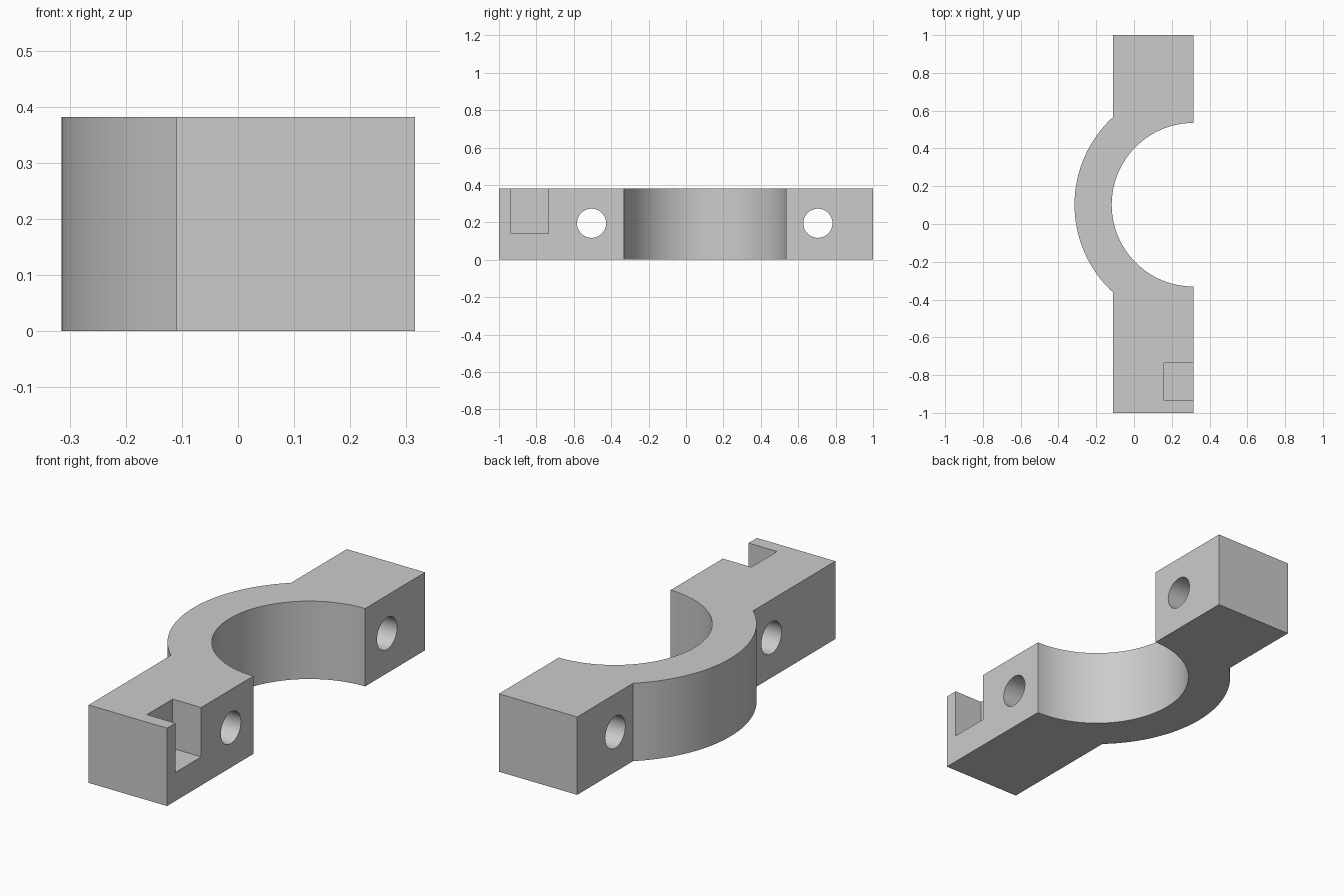
import bpy, bmesh
from math import sin, cos, pi, acos
from mathutils import Matrix, Vector

cube = bpy.data.objects.get("Cube")
if cube:
    bpy.data.objects.remove(cube, do_unlink=True)

HEIGHT = 0.382
FACE_X, BACK_X = 0.315, -0.11        # mating face and rear face of the ears
CENTRE_Y = 0.102                     # axis of the clamp arc
INNER_R, OUTER_R = 0.433, 0.63

grey = bpy.data.materials.new("plain grey")
grey.use_nodes = True
colour = (0.6, 0.6, 0.6, 1)
grey.diffuse_color = colour
grey.node_tree.nodes["Principled BSDF"].inputs["Base Color"].default_value = colour


def arc(radius, start, end, steps):
    """Points on a circle about the clamp axis."""
    angles = [start + (end - start) * i / steps for i in range(steps + 1)]
    return [(FACE_X + radius * cos(a), CENTRE_Y + radius * sin(a)) for a in angles]


def to_object(bm, name):
    bmesh.ops.recalc_face_normals(bm, faces=bm.faces)
    mesh = bpy.data.meshes.new(name)
    bm.to_mesh(mesh)
    bm.free()
    mesh.materials.append(grey)
    obj = bpy.data.objects.new(name, mesh)
    bpy.context.collection.objects.link(obj)
    return obj


def cut(target, cutter):
    """Subtract the cutter, then discard it."""
    cutter.hide_render = True
    mod = target.modifiers.new("cut", 'BOOLEAN')
    mod.operation, mod.solver, mod.object = 'DIFFERENCE', 'EXACT', cutter
    bpy.ops.object.select_all(action='DESELECT')
    bpy.context.view_layer.objects.active = target
    target.select_set(True)
    bpy.ops.object.modifier_apply(modifier=mod.name)
    bpy.data.objects.remove(cutter, do_unlink=True)


# Clamp body: two straight ears joined by a half ring, extruded upwards
meet = acos((BACK_X - FACE_X) / OUTER_R)
outline = [(FACE_X, -1), *arc(INNER_R, 1.5 * pi, 0.5 * pi, 64), (FACE_X, 1),
           (BACK_X, 1), *arc(OUTER_R, meet, 2 * pi - meet, 48), (BACK_X, -1)]
bm = bmesh.new()
base = bm.faces.new([bm.verts.new((x, y, 0)) for x, y in outline])
top = bmesh.ops.extrude_face_region(bm, geom=[base])["geom"]
bmesh.ops.translate(bm, vec=(0, 0, HEIGHT),
                    verts=[v for v in top if isinstance(v, bmesh.types.BMVert)])
body = to_object(bm, "clamp_half")

# Bolt hole through each ear
for y in (-0.505, 0.705):
    bm = bmesh.new()
    place = Matrix.Translation((0.1, y, 0.195)) @ Matrix.Rotation(pi / 2, 4, 'Y')
    bmesh.ops.create_cone(bm, cap_ends=True, segments=48, radius1=0.078,
                          radius2=0.078, depth=1, matrix=place)
    cut(body, to_object(bm, "bolt_hole_cutter"))

# Square pocket open to the top and the mating face
low, high = Vector((0.16, -0.935, 0.14)), Vector((0.5, -0.735, 0.6))
bm = bmesh.new()
bmesh.ops.create_cube(bm, size=1, matrix=Matrix.Translation((low + high) / 2)
                      @ Matrix.Diagonal((*(high - low), 1)))
cut(body, to_object(bm, "pocket_cutter"))

# Smooth curved walls, crisp edges
bpy.ops.object.shade_smooth_by_angle()
